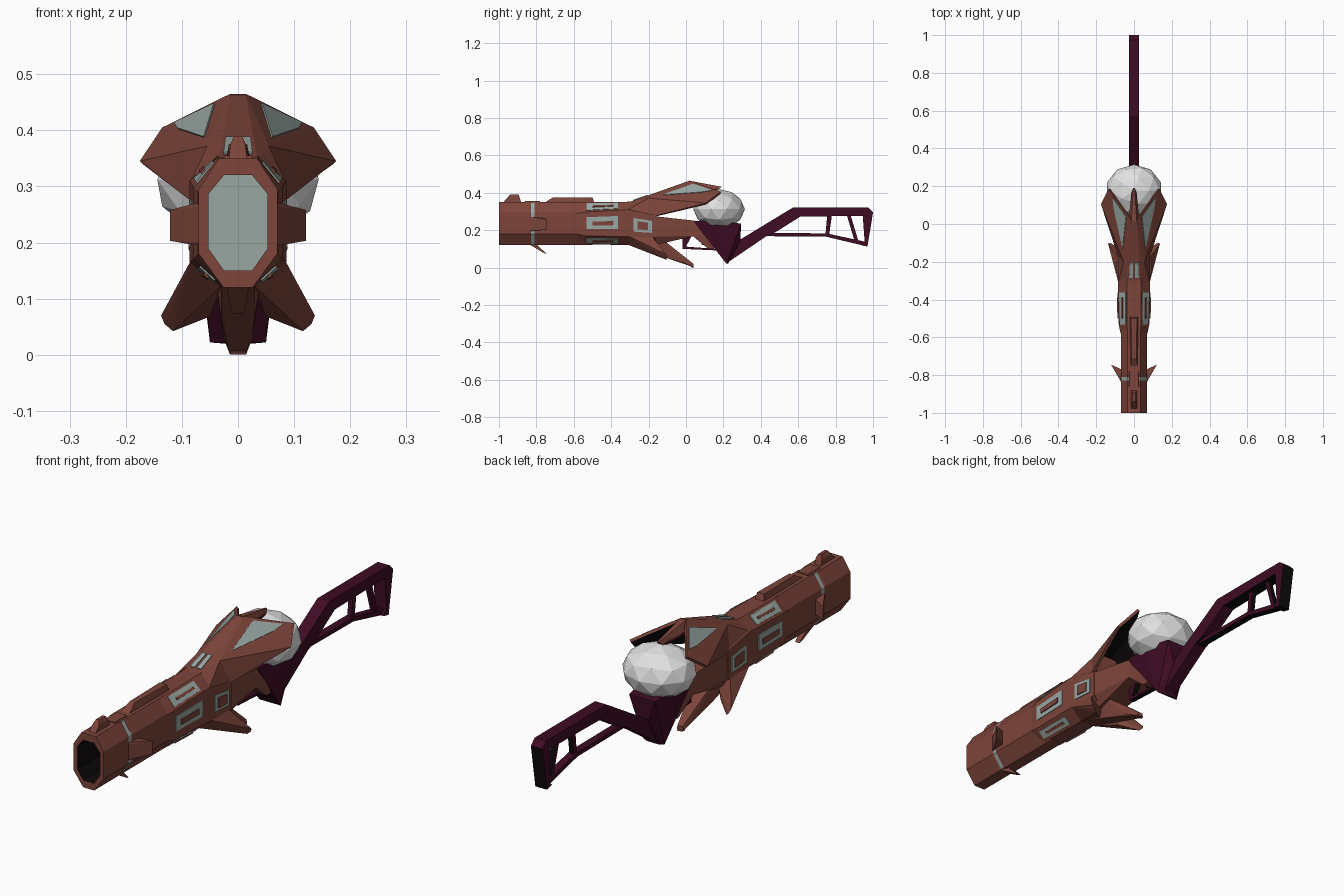
import bpy, bmesh
from mathutils import Vector as V

if "Cube" in bpy.data.objects:
    bpy.data.objects.remove(bpy.data.objects["Cube"])


def material(name, rgb):
    m = bpy.data.materials.new(name)
    m.diffuse_color = (*rgb, 1)
    m.use_nodes = True
    m.node_tree.nodes["Principled BSDF"].inputs["Base Color"].default_value = m.diffuse_color
    return m


BROWN = material("red_brown", (0.205, 0.059, 0.043))
PURPLE = material("dark_purple", (0.05, 0.0035, 0.018))
BLACK = material("near_black", (0.004, 0.003, 0.003))
GREY = material("grey_green", (0.32, 0.39, 0.37))
WHITE = material("pale_white", (0.75, 0.75, 0.75))


def finish(bm, name, mats, recalc=True):
    if recalc:
        bmesh.ops.recalc_face_normals(bm, faces=bm.faces)
    me = bpy.data.meshes.new(name)
    bm.to_mesh(me)
    bm.free()
    for m in mats:
        me.materials.append(m)
    ob = bpy.data.objects.new(name, me)
    bpy.context.collection.objects.link(ob)
    return ob


def flip(pts):
    return [V((-p[0], p[1], p[2])) for p in pts]


def hull(name, pts, mat, pair=False):
    """Convex solid: symmetric about x = 0, or a left/right pair."""
    sets = [pts, flip(pts)] if pair else [list(pts) + flip(pts)]
    bm = bmesh.new()
    for s in sets:
        vs = [bm.verts.new(p) for p in s]
        bmesh.ops.convex_hull(bm, input=vs)
    bmesh.ops.remove_doubles(bm, verts=bm.verts, dist=1e-5)
    bmesh.ops.dissolve_limit(bm, angle_limit=0.02, verts=bm.verts, edges=bm.edges)
    return finish(bm, name, [mat])


def octo(y, hw, z0, s0, s1, z1, tw, bw):
    half = [(tw, z1), (hw, s1), (hw, s0), (bw, z0)]
    ring = half + [(-x, z) for x, z in reversed(half)]
    return [V((x, y, z)) for x, z in ring]


def loft(name, rings, mats, band_mats=None, end_mat=0):
    bm = bmesh.new()
    vs = [[bm.verts.new(p) for p in r] for r in rings]
    n = len(rings[0])
    for k in range(len(rings) - 1):
        for i in range(n):
            j = (i + 1) % n
            f = bm.faces.new((vs[k][i], vs[k][j], vs[k + 1][j], vs[k + 1][i]))
            f.material_index = band_mats[k] if band_mats else 0
    bm.faces.new(vs[0])
    bm.faces.new(vs[-1]).material_index = end_mat
    return finish(bm, name, mats)


def prism(name, poly, hx):
    """Purple bar; faces pointing down or backward are black."""
    bm = bmesh.new()
    a = [bm.verts.new((-hx, y, z)) for y, z in poly]
    b = [bm.verts.new((hx, y, z)) for y, z in poly]
    bm.faces.new(a)
    bm.faces.new(b)
    for i in range(len(poly)):
        j = (i + 1) % len(poly)
        bm.faces.new((a[i], a[j], b[j], b[i]))
    bmesh.ops.recalc_face_normals(bm, faces=bm.faces)
    for f in bm.faces:
        if f.normal.y > .8 or f.normal.z < -.9:
            f.material_index = 1
    return finish(bm, name, [PURPLE, BLACK], False)


def facet(ra, rb, i):
    j = (i + 1) % 8
    return ra[i], ra[j], rb[j], rb[i]


def plate(name, quad, u0, u1, v0, v1, lift, mat, pair=True):
    """Thin panel on a facet; u runs around the body, v along it."""
    a, b, c, d = quad
    at = lambda u, v: a.lerp(b, u).lerp(d.lerp(c, u), v)
    mid = at(.5, .5)
    n = (c - a).cross(d - b).normalized()
    if n.dot(mid - V((0, mid.y, .23))) < 0:
        n = -n
    corners = [at(u, v) for u in (u0, u1) for v in (v0, v1)]
    pts = [p + n * k for p in corners for k in (-.002, lift)]
    hull(name, pts, mat, pair)


# Barrel with bore, and a thin ring in the joint
def barrel(y, s=1.0):
    return octo(y, .07 * s, .235 - .115 * s, .18, .295, .235 + .115 * s, .034, .026)


bore = [octo(y, .053, .15, .19, .286, .32, .025, .025) for y in (-1, -.72)]
loft("muzzle_barrel", [barrel(-.82, .93), barrel(-.835), barrel(-1), *bore],
     [BROWN, BLACK, GREY], [0, 0, 0, 1], 2)
loft("barrel_ring", [barrel(-.84, .97), barrel(-.79, .97)], [GREY])
loft("rear_barrel", [barrel(-.81, .985), barrel(-.8), barrel(-.5)], [BROWN])
hull("ring_top_clip", [(.028, -.86, .345), (.024, -.86, .355), (.028, -.78, .345),
                       (.024, -.78, .355)], BROWN)

# Collar and main body
c0 = octo(-.58, .071, .13, .18, .29, .348, .034, .026)
c1 = octo(-.54, .079, .125, .17, .297, .35, .036, .03)
c2 = octo(-.31, .086, .12, .165, .31, .352, .036, .03)
b1 = octo(-.16, .084, .11, .16, .28, .37, .035, .03)
loft("collar", [c0, c1, c2], [BROWN])
loft("main_body", [c2, b1], [BROWN])

# Slotted windows on collar, square side ports
for i, nm, u0, u1 in ((0, "upper", .15, .85), (1, "side", .22, .72), (2, "lower", .25, .8)):
    q = facet(c1, c2, i)
    m = (u0 + u1) / 2
    plate(nm + "_window", q, u0, u1, .03, .77, .003, GREY)
    plate(nm + "_window_bar", q, m - .06, m + .1, .17, .66, .0075, BROWN)
side = facet(c2, b1, 1)
plate("side_port", side, .28, .8, .2, .85, .003, GREY)
plate("side_port_cover", side, .38, .7, .33, .72, .007, BROWN)

# Muzzle sight, top rail, winglets and lower prong
hull("front_sight", [(.016, -.98, .345), (.016, -.88, .345), (.014, -.95, .375),
                     (.007, -.94, .39), (.007, -.895, .39), (.014, -.89, .375)], BROWN)
hull("top_rail", [(.02, -.76, .345), (.022, -.49, .345), (.012, -.71, .376),
                  (.016, -.5, .376)], BROWN)
hull("muzzle_winglet", [(.06, -.85, .265), (.06, -.85, .2), (.075, -.82, .27), (.075, -.82, .195),
                        (.121, -.745, .258), (.121, -.745, .203), (.065, -.77, .265),
                        (.065, -.77, .2)], BROWN, True)
hull("muzzle_prong", [(.02, -.84, .125), (.016, -.8, .125), (.012, -.76, .078),
                      (.01, -.745, .073)], BROWN)

# Lower fins
hull("belly_fin", [(.03, -.31, .122), (.03, -.31, .15), (.045, -.15, .17), (.03, -.14, .065),
                   (.015, .04, .002), (.012, .04, .02), (.026, -.02, .03)], BROWN)
hull("belly_fin_tip", [(.015, .03, 0), (.01, .045, 0), (.012, .02, .015)], BROWN)
hull("side_fin", [(.083, -.31, .17), (.03, -.31, .122), (.083, -.18, .165), (.035, -.17, .11),
                  (.137, -.105, .07), (.131, -.1, .055), (.116, -.105, .042),
                  (.05, -.16, .068)], BROWN, True)

# Lower jaw reaching under the orb
hull("jaw_front", [(.08, -.17, .275), (.08, -.17, .165), (.05, -.17, .12), (.06, .05, .25),
                   (.06, .05, .17), (.04, 0, .165)], BROWN)
hull("jaw_rear", [(.06, .04, .25), (.06, .04, .165), (.065, .12, .21), (.06, .15, .15),
                  (.05, .12, .1), (.05, .15, .1)], BROWN)

# Hood: folded shell with black inside
A, B, S = V((.034, -.31, .348)), V((.014, .02, .465)), V((.055, -.2, .372))
D, G = V((.084, -.31, .31)), V((.085, -.17, .275))
E, F = V((.175, .105, .345)), V((.135, .185, .405))
bm = bmesh.new()
polys = [(A, B, S), (S, B, F), (A, S, D), (D, S, G), (S, F, E), (S, E, G)]
polys += [flip(p) for p in polys] + [(A, B, *flip([B, A]))]
for p in polys:
    f = bm.faces.new([bm.verts.new(v) for v in p])
    f.normal_update()
    c = f.calc_center_median()
    if f.normal.dot(c - V((0, c.y, .26))) < 0:
        f.normal_flip()
bmesh.ops.remove_doubles(bm, verts=bm.verts, dist=1e-5)
hood = finish(bm, "hood", [BROWN, BLACK], False)
mod = hood.modifiers.new("thickness", "SOLIDIFY")
mod.thickness, mod.offset, mod.material_offset = .012, -1, 1
hull("hood_spike", [(.014, .015, .465), (.03, .015, .43), (.004, .19, .432), (.012, .17, .415)], BROWN)
hull("hood_spike_lining", [(.027, .0, .435), (.024, .0, .41), (.014, .165, .418),
                           (.01, .15, .405)], PURPLE)

# Hood windows and vents
ctr = (S + B + F) / 3
n = (B - S).cross(F - S).normalized()
n = n if n.z > 0 else -n
corners = [S.lerp(ctr, .35), B.lerp(F, .17).lerp(ctr, .2), F.lerp(B, .12).lerp(ctr, .15),
           F.lerp(S, .2).lerp(ctr, .25)]
hull("hood_window", [p + n * k for p in corners for k in (-.002, .003)], GREY, True)
top = (A, *flip([A, B]), B)
for u0, u1 in ((.1, .42), (.58, .9)):
    plate("top_vent", top, u0, u1, .08, .32, .004, GREY)

# Orb
bm = bmesh.new()
bmesh.ops.create_icosphere(bm, subdivisions=2, radius=1)
bmesh.ops.scale(bm, vec=(.151, .138, .107), verts=bm.verts)
bmesh.ops.translate(bm, vec=(0, .177, .312), verts=bm.verts)
finish(bm, "orb", [WHITE])

# Cradle, trigger guard and trigger
hull("orb_cradle", [(.066, .04, .25), (.066, .06, .22), (.078, .16, .25), (.06, .295, .235),
                    (.028, .29, .14), (.05, .15, .11), (.05, .215, .022),
                    (.027, .225, .02)], PURPLE)
prism("trigger_guard", [(-.02, .17), (-.018, .1), (.16, .092), (.16, .1), (0, .112),
                        (.03, .17)], .012)
prism("trigger", [(.07, .17), (.085, .12), (.095, .12), (.11, .17)], .006)

# Stock frame
prism("stock", [(.2, .1), (.22, .025), (.43, .168), (.48, .19), (.61, .272), (.945, .277),
                (.955, .14), (.935, .12), (.97, .112), (1, .295), (.975, .32), (.57, .32),
                (.29, .15)], .027)
prism("stock_lower_bar", [(.42, .168), (.75, .165), (.96, .115), (.96, .138), (.75, .183),
                          (.44, .185)], .016)
prism("stock_front_strut", [(.745, .17), (.765, .17), (.78, .28), (.755, .28)], .01)
prism("stock_rear_strut", [(.86, .28), (.88, .28), (.925, .13), (.905, .13)], .01)
